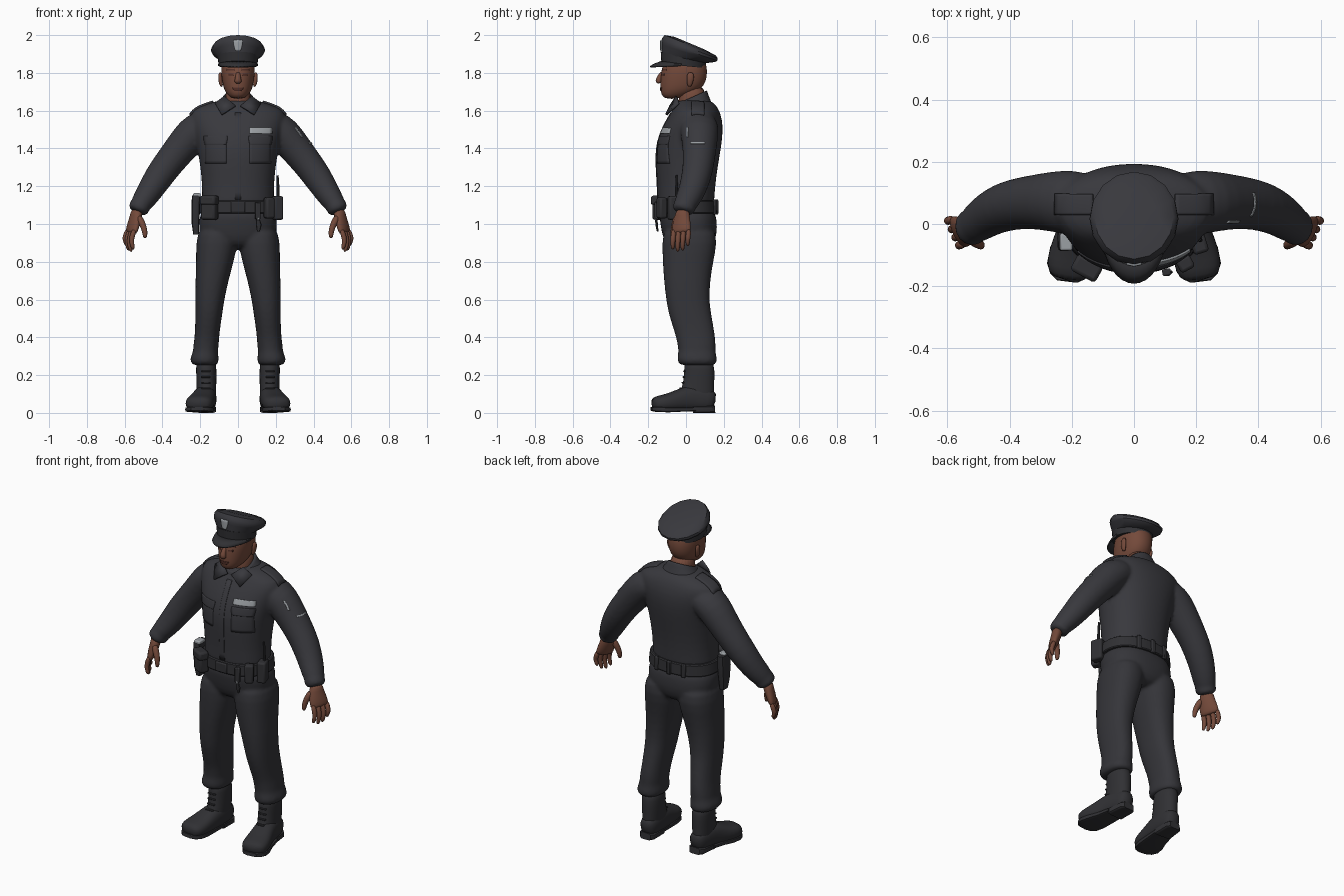
import bpy, bmesh, math
from mathutils import Vector


def material(name, r, g, b):
    m = bpy.data.materials.new(name)
    m.diffuse_color = (r, g, b, 1)
    return m


SHIRT = material("shirt_cloth", 0.040, 0.040, 0.047)
TROUSER = material("trouser_cloth", 0.035, 0.035, 0.041)
LEATHER = material("black_leather", 0.030, 0.030, 0.034)
SKIN = material("brown_skin", 0.175, 0.068, 0.043)
LIPS = material("dark_skin", 0.085, 0.030, 0.022)
SILVER = material("silver", 0.33, 0.35, 0.37)


def finish(name, bm, mat, sub=0):
    bmesh.ops.recalc_face_normals(bm, faces=bm.faces[:])
    me = bpy.data.meshes.new(name)
    bm.to_mesh(me)
    bm.free()
    me.materials.append(mat)
    ob = bpy.data.objects.new(name, me)
    bpy.context.collection.objects.link(ob)
    if sub:
        m = ob.modifiers.new("smooth", 'SUBSURF')
        m.levels = m.render_levels = sub
        me.polygons.foreach_set("use_smooth", [True] * len(me.polygons))
    return ob


def unit_ring(n, p):
    f = lambda v: math.copysign(abs(v) ** (2 / p), v)
    return [(f(math.cos(2 * math.pi * i / n)), f(math.sin(2 * math.pi * i / n))) for i in range(n)]


def skin_rings(name, rings, mat, sub, caps=True):
    bm = bmesh.new()
    vs = [[bm.verts.new(c) for c in r] for r in rings]
    n = len(vs[0])
    for a, b in zip(vs, vs[1:]):
        for i in range(n):
            bm.faces.new((a[i], a[(i + 1) % n], b[(i + 1) % n], b[i]))
    if caps:
        bm.faces.new(vs[0])
        bm.faces.new(vs[-1])
    return finish(name, bm, mat, sub)


def loft(name, rings, mat, n=20, p=2.2, sub=1, s=1, caps=True):
    """Stacked level rings: z, front y, back y, half width, centre x, tilt."""
    out = []
    for z, yf, yb, rx, *rest in rings:
        cx, tilt = (list(rest) + [0, 0])[:2]
        cy, ry = (yf + yb) / 2, (yb - yf) / 2
        out.append([(s * cx + rx * a, cy + ry * b, z + tilt * ry * b) for a, b in unit_ring(n, p)])
    return skin_rings(name, out, mat, sub, caps)


def tube(name, pts, mat, n=14, p=2.0, sub=1, s=1, side=(0, 1, 0)):
    """Rings across a path: x, y, z, half size across, half size along side axis."""
    cs = [Vector((s * q[0], q[1], q[2])) for q in pts]
    out = []
    for i, q in enumerate(pts):
        t = (cs[min(i + 1, len(cs) - 1)] - cs[max(i - 1, 0)]).normalized()
        b = Vector((s * side[0], side[1], side[2]))
        b = (b - t * b.dot(t)).normalized()
        a = b.cross(t)
        out.append([cs[i] + a * (q[3] * u) + b * (q[4] * v) for u, v in unit_ring(n, p)])
    return skin_rings(name, out, mat, sub)


def merge(name, parts, mat, voxel=.01, rounds=4):
    """Fuse overlapping parts into one seamless garment."""
    bpy.context.view_layer.update()
    dg = bpy.context.evaluated_depsgraph_get()
    bm = bmesh.new()
    for ob in parts:
        bm.from_mesh(ob.evaluated_get(dg).to_mesh())
    for ob in parts:
        bpy.data.objects.remove(ob)
    out = finish(name, bm, mat)
    m = out.modifiers.new("fuse", 'REMESH')
    m.mode, m.voxel_size, m.use_smooth_shade = 'VOXEL', voxel, True
    out.modifiers.new("relax", 'SMOOTH').iterations = rounds
    return out


def box(name, loc, size, mat, rot=0, bevel=0.008):
    bm = bmesh.new()
    bmesh.ops.create_cube(bm, size=1)
    bmesh.ops.scale(bm, vec=size, verts=bm.verts)
    ob = finish(name, bm, mat)
    ob.location, ob.rotation_euler = loc, (0, 0, rot)
    m = ob.modifiers.new("bevel", 'BEVEL')
    m.width, m.segments = bevel, 2
    return ob


def patch(name, target, u, v, axis, mat, thick=0.005, taper=0.0, k=8):
    """Thin plate laid on a surface. axis: 'y' from front, 'z' from above, 'x' from the side."""
    bpy.context.view_layer.update()
    tgt = target.evaluated_get(bpy.context.evaluated_depsgraph_get())
    bm = bmesh.new()
    grid = []
    for j in range(k + 1):
        for i in range(k + 1):
            w = 1 - taper * (1 - j / k) ** 2
            a = (u[0] + u[1]) / 2 + (u[1] - u[0]) * (i / k - 0.5) * w
            b = v[0] + (v[1] - v[0]) * j / k
            o, d = {'y': ((a, -2, b), (0, 1, 0)), 'z': ((a, b, 3), (0, 0, -1)),
                    'x': ((2, a, b), (-1, 0, 0))}[axis]
            hit, co, _, _ = tgt.ray_cast(Vector(o), Vector(d))
            grid.append(bm.verts.new(co) if hit else None)
    for j in range(k):
        for i in range(k):
            q = [grid[j * (k + 1) + i], grid[j * (k + 1) + i + 1],
                 grid[(j + 1) * (k + 1) + i + 1], grid[(j + 1) * (k + 1) + i]]
            if all(q):
                bm.faces.new(q)
    ob = finish(name, bm, mat)
    m = ob.modifiers.new("thickness", 'SOLIDIFY')
    m.thickness, m.offset = thick * 2, 0
    return ob


# Shirt body with sleeves, fused
parts = [loft("shirt_body", [
    (1.07, -.145, .145, .19), (1.12, -.152, .15, .192), (1.2, -.152, .155, .19), (1.3, -.16, .168, .2),
    (1.4, -.162, .186, .215), (1.48, -.14, .196, .235), (1.55, -.105, .194, .255), (1.605, -.07, .176, .25),
    (1.635, -.055, .155, .165), (1.66, -.045, .125, .09)], SHIRT, n=28, p=2.2)]
for s in (-1, 1):
    parts.append(tube("sleeve", [
        (.14, .06, 1.53, .08, .1), (.19, .068, 1.515, .09, .105), (.24, .072, 1.48, .096, .102),
        (.30, .072, 1.405, .088, .091), (.365, .067, 1.325, .081, .084), (.42, .055, 1.25, .078, .08),
        (.47, .03, 1.17, .068, .072), (.505, .003, 1.118, .06, .065), (.515, -.004, 1.103, .054, .058),
        (.522, -.01, 1.09, .057, .062), (.537, -.018, 1.058, .053, .058)], SHIRT, n=20, s=s))
shirt = merge("shirt", parts, SHIRT)

# Neck and collar
loft("neck", [(1.58, -.04, .1, .07), (1.64, -.04, .105, .067), (1.74, -.04, .105, .068)], SKIN)
loft("collar", [(1.615, -.075, .135, .125, 0, .3), (1.65, -.068, .118, .092, 0, .4),
                (1.675, -.06, .112, .078, 0, .45), (1.665, -.045, .1, .066, 0, .45)], SHIRT, caps=False)
for s in (-1, 1):
    bm = bmesh.new()
    bm.faces.new([bm.verts.new((s * x, y, z)) for x, y, z in (
        (.012, -.078, 1.622), (.07, -.045, 1.672), (.12, -.035, 1.635), (.085, -.1, 1.575))])
    finish("collar_leaf", bm, SHIRT).modifiers.new("thick", 'SOLIDIFY').thickness = .012

# Shirt details
patch("button_placket", shirt, (-.016, .016), (1.13, 1.59), 'y', SHIRT, .003, k=12)
for s in (-1, 1):
    lo, hi = sorted((s * .055, s * .18))
    patch("chest_pocket", shirt, (lo + .006, hi - .006), (1.32, 1.45), 'y', SHIRT, .0018)
    patch("pocket_flap", shirt, (lo, hi), (1.42, 1.465), 'y', SHIRT, .005, taper=.12)
    patch("shoulder_strap", shirt, sorted((s * .13, s * .25)), (.03, .095), 'z', SHIRT, .009)
patch("name_plate", shirt, (.06, .178), (1.478, 1.508), 'y', SILVER, .006)
patch("sleeve_stripe", shirt, (.025, .1), (1.424, 1.431), 'x', SILVER, .004)
patch("sleeve_emblem_edge", shirt, (.005, .012), (1.46, 1.51), 'x', SILVER, .004)

# Hands and fingers
for s in (-1, 1):
    tube("palm", [(.535, -.016, 1.08, .03, .036), (.54, -.02, 1.04, .029, .044), (.552, -.024, 1.0, .027, .054),
                  (.563, -.025, .965, .023, .057), (.568, -.025, .95, .016, .05)], SKIN, s=s, side=(.45, .85, 0))
    for y, drop in ((-.064, .012), (-.038, 0), (-.012, .006), (.015, .03)):
        x = .45 * (y + .025)
        tube("finger", [(.564 + x, y, .975, .015, .015), (.58 + x, y - .004, .93, .015, .015),
                        (.582 + x, y - .006, .89 + drop, .014, .014), (.57 + x, y - .006, .85 + drop, .01, .01)],
             SKIN, n=8, s=s)
    tube("thumb", [(.53, -.045, 1.045, .021, .021), (.505, -.06, 1.0, .019, .019),
                   (.492, -.068, .96, .016, .016), (.492, -.072, .922, .011, .011)], SKIN, n=8, s=s)

# Head and face
head = loft("head", [
    (1.662, -.112, -.04, .032), (1.685, -.132, .03, .058), (1.715, -.136, .085, .076), (1.76, -.136, .108, .085),
    (1.80, -.133, .113, .09), (1.85, -.122, .11, .09), (1.9, -.09, .08, .065)], SKIN, n=24)
tube("nose", [(0, -.125, 1.805, .012, .01), (0, -.138, 1.78, .014, .014), (0, -.148, 1.757, .021, .02),
              (0, -.138, 1.745, .018, .012)], SKIN, n=10)
patch("lips", head, (-.028, .028), (1.705, 1.723), 'y', LIPS, .003, taper=.4)
for s in (-1, 1):
    tube("ear", [(.086, .018, 1.725, .008, .01), (.092, .02, 1.75, .011, .017), (.096, .024, 1.78, .011, .022),
                 (.093, .024, 1.805, .008, .014)], SKIN, n=10, s=s)
    patch("eye", head, (s * .036 - .013, s * .036 + .013), (1.787, 1.796), 'y', LIPS, .002)
    patch("eyebrow", head, (s * .038 - .02, s * .038 + .02), (1.812, 1.82), 'y', LIPS, .003)

# Peaked cap
cap = loft("cap_crown", [
    (1.875, -.13, .105, .104, 0, -.2), (1.904, -.131, .156, .137, 0, -.32), (1.915, -.131, .165, .143, 0, -.34),
    (1.93, -.127, .168, .141, 0, -.36), (1.946, -.113, .158, .127, 0, -.4),
    (1.957, -.06, .1, .08, 0, -.42)], SHIRT, n=16, p=2, sub=0)
loft("cap_band", [(1.837, -.13, .104, .103, 0, -.1), (1.888, -.134, .108, .107, 0, -.2)], LEATHER, n=32, p=2, sub=0)
bm = bmesh.new()
rows = []
for i in range(17):
    a = math.radians(185 + 170 * i / 16)
    c, d = math.cos(a), math.sin(a)
    rows.append([bm.verts.new((.1 * c, -.01 + .115 * d, 1.85 - .015 * d)),
                 bm.verts.new((.107 * c, -.012 + .152 * d, 1.845 - .006 * d)),
                 bm.verts.new((.107 * c, -.012 + .18 * d, 1.836))])
for a, b in zip(rows, rows[1:]):
    for j in (0, 1):
        bm.faces.new((a[j], a[j + 1], b[j + 1], b[j]))
finish("cap_visor", bm, LEATHER).modifiers.new("thick", 'SOLIDIFY').thickness = .008
patch("cap_badge", cap, (-.023, .023), (1.918, 1.972), 'y', SILVER, .006, taper=.5)

# Trousers, seat and legs fused
parts = [loft("trouser_seat", [(.865, -.08, .12, .1), (.91, -.118, .155, .185), (.97, -.132, .167, .21),
                               (1.03, -.14, .162, .206), (1.09, -.145, .15, .194)], TROUSER, n=28, p=2.4)]
for s in (-1, 1):
    parts.append(loft("trouser_leg", [
        (1.0, -.12, .155, .1, .105), (.9, -.128, .167, .112, .112), (.8, -.124, .145, .1, .122),
        (.7, -.118, .129, .088, .138), (.6, -.106, .124, .077, .149), (.54, -.096, .132, .073, .153),
        (.47, -.076, .144, .068, .159), (.4, -.052, .156, .065, .165), (.35, -.044, .158, .068, .17),
        (.325, -.04, .156, .065, .172), (.29, -.048, .165, .077, .178), (.262, -.043, .163, .074, .177),
        (.25, -.02, .147, .057, .172)], TROUSER, n=22, p=2.3, s=s))
trousers = merge("trousers", parts, TROUSER)

# Boots
for s in (-1, 1):
    loft("boot_shaft", [(.29, -.01, .142, .052, .17), (.23, -.01, .153, .055, .168), (.16, -.014, .15, .053, .167),
                        (.1, -.035, .15, .052, .168), (.04, -.05, .152, .052, .168)], LEATHER, s=s)
    tube("boot_foot", [(.165, .157, .06, .036, .045), (.165, .12, .07, .052, .062), (.172, .03, .08, .06, .072),
                       (.184, -.03, .068, .066, .06), (.198, -.09, .055, .075, .048),
                       (.207, -.14, .05, .076, .043), (.214, -.183, .046, .056, .033)],
         LEATHER, p=2.5, n=18, s=s, side=(0, 0, 1))
    tube("boot_sole", [(.175, .045, .02, .056, .011), (.185, -.03, .018, .063, .012), (.198, -.09, .017, .073, .014),
                       (.208, -.14, .018, .073, .014), (.213, -.168, .02, .057, .013), (.215, -.184, .022, .034, .01)],
         LEATHER, p=5, n=16, sub=0, s=s, side=(0, 0, 1))
    tube("boot_heel", [(.165, .154, .02, .034, .02), (.165, .135, .019, .049, .019), (.171, .04, .018, .054, .018)],
         LEATHER, p=5, n=16, sub=0, s=s, side=(0, 0, 1))
    for z, y in ((.13, -.033), (.16, -.02), (.19, -.015), (.22, -.012)):
        box("boot_lace", (s * .17, y + .004, z), (.05, .014, .008), LEATHER, bevel=.003)

# Duty belt and equipment
loft("duty_belt", [(1.055, -.154, .16, .206), (1.06, -.158, .164, .21), (1.12, -.156, .16, .204),
                   (1.125, -.15, .154, .198)], LEATHER, n=40, p=2.3, sub=0)
box("belt_buckle", (0, -.16, 1.09), (.075, .014, .06), LEATHER)
for x, y, r in ((-.09, .152, .15), (.09, .152, -.15), (0, .162, 0)):
    box("belt_keeper", (x, y, 1.09), (.025, .018, .08), LEATHER, r, .005)
box("magazine_pouch", (-.15, -.138, 1.085), (.085, .055, .125), LEATHER, -.5, .012)
box("magazine_flap", (-.152, -.142, 1.125), (.092, .06, .05), LEATHER, -.5, .012)
tube("holster", [(-.222, -.045, 1.15, .022, .042), (-.224, -.045, 1.08, .023, .043),
                 (-.225, -.045, 1.0, .02, .034), (-.222, -.045, .945, .015, .025)], LEATHER, p=4, sub=0)
box("sidearm_grip", (-.218, -.058, 1.153), (.04, .055, .02), SILVER, 0, .006)
box("radio_pouch", (.208, -.06, 1.085), (.05, .07, .125), LEATHER, .3, .01)
tube("radio_antenna", [(.212, -.05, 1.13, .009, .009), (.212, -.05, 1.2, .007, .007), (.21, -.05, 1.258, .005, .005)],
     LEATHER, n=8, sub=0)
box("side_pouch", (.165, -.128, 1.085), (.05, .045, .11), LEATHER, .5, .01)
box("key_clip", (.105, -.155, 1.07), (.028, .022, .09), LEATHER, .2, .005)
tube("keys", [(.105, -.158, 1.03, .008, .006), (.11, -.155, .995, .016, .007), (.108, -.15, .96, .007, .004)],
     LEATHER, n=8, sub=0)
box("key_ring", (.108, -.163, 1.028), (.014, .008, .012), SILVER, 0, .002)

# Smooth shading with crisp edges on the hard parts
for ob in bpy.context.scene.objects:
    hard = not any(m.type in ('SUBSURF', 'REMESH') for m in ob.modifiers)
    ob.select_set(hard)
    if hard:
        bpy.context.view_layer.objects.active = ob
bpy.ops.object.shade_smooth_by_angle(angle=math.radians(35))
